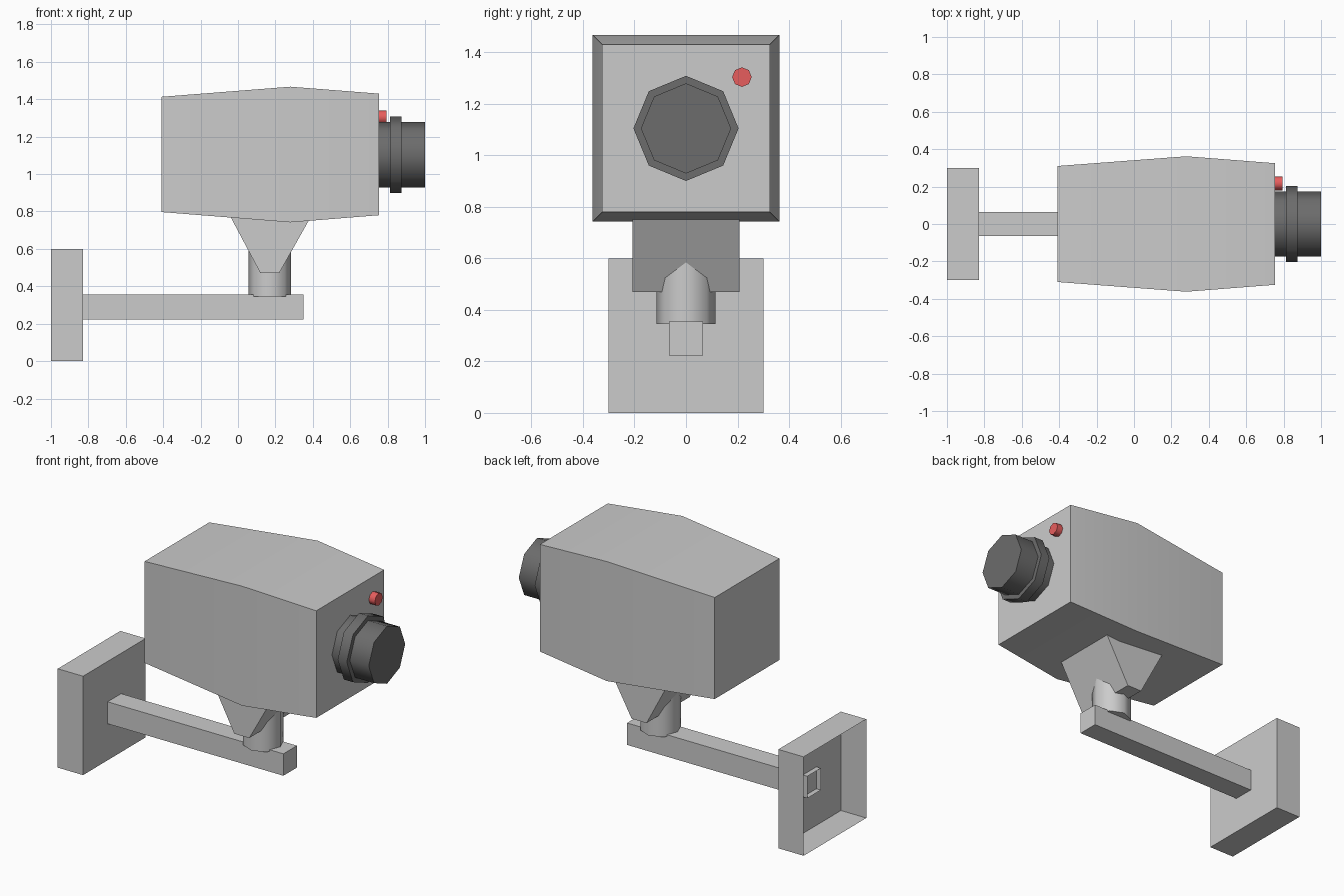
import bpy
import bmesh
from math import radians

if "Cube" in bpy.data.objects:
    bpy.data.objects.remove(bpy.data.objects["Cube"])


def material(name, rgb):
    m = bpy.data.materials.new(name)
    m.diffuse_color = (*rgb, 1)
    m.use_nodes = True
    m.node_tree.nodes["Principled BSDF"].inputs["Base Color"].default_value = m.diffuse_color
    return m


def smooth(ob, degrees):
    bpy.ops.object.select_all(action='DESELECT')
    ob.select_set(True)
    bpy.context.view_layer.objects.active = ob
    bpy.ops.object.shade_smooth_by_angle(angle=radians(degrees))


def loft(name, rings, mat=None, open_start=False):
    """Skin a list of equal-length point rings and cap the ends."""
    bm = bmesh.new()
    vs = [[bm.verts.new(p) for p in ring] for ring in rings]
    n = len(vs[0])
    for a, b in zip(vs, vs[1:]):
        for i in range(n):
            j = (i + 1) % n
            bm.faces.new((a[i], a[j], b[j], b[i]))
    start = bm.faces.new(vs[0][::-1])
    bm.faces.new(vs[-1])
    bmesh.ops.recalc_face_normals(bm, faces=bm.faces[:])
    if open_start:
        bmesh.ops.delete(bm, geom=[start], context='FACES_ONLY')
    me = bpy.data.meshes.new(name)
    bm.to_mesh(me)
    bm.free()
    ob = bpy.data.objects.new(name, me)
    bpy.context.collection.objects.link(ob)
    if mat:
        me.materials.append(mat)
    return ob


def rect_x(x, hy, z0, z1):
    return [(x, -hy, z0), (x, hy, z0), (x, hy, z1), (x, -hy, z1)]


def octagon(name, radius, start, end, axis, centre, mat=None):
    """Eight-sided cylinder along x or z, with corners on the axes."""
    rot = (0, radians(90), 0) if axis == 'x' else (0, 0, 0)
    mid = (start + end) / 2
    loc = (mid, *centre) if axis == 'x' else (*centre, mid)
    bpy.ops.mesh.primitive_cylinder_add(vertices=8, radius=radius, depth=end - start,
                                        location=loc, rotation=rot)
    ob = bpy.context.object
    ob.name = name
    if mat:
        ob.data.materials.append(mat)
    smooth(ob, 50)
    return ob


dark = material("dark_lens", (0.15, 0.15, 0.15))
red = material("red_light", (0.8, 0.11, 0.11))

# Wall plate and arm, both open towards the wall
loft("wall_plate", [rect_x(-1, 0.3, 0, 0.6), rect_x(-0.83, 0.3, 0, 0.6)], open_start=True)
loft("arm", [rect_x(-0.86, 0.065, 0.222, 0.355), rect_x(0.35, 0.065, 0.222, 0.355)],
     open_start=True)

# Swivel post and wedge bracket under the housing
octagon("swivel_post", 0.114, 0.345, 0.6, 'z', (0.17, 0))
wedge = [(0.12, 0.47), (0.22, 0.47), (0.40, 0.79), (-0.05, 0.79)]
loft("wedge_bracket", [[(x, y, z) for x, z in wedge] for y in (-0.207, 0.207)])

# Housing, widest ahead of the middle
housing = loft("housing", [rect_x(-0.41, 0.31, 0.797, 1.413),
                           rect_x(0.28, 0.362, 0.742, 1.467),
                           rect_x(0.753, 0.325, 0.78, 1.43)])
smooth(housing, 30)

# Lens barrel with its ring
octagon("lens_barrel", 0.175, 0.74, 1.0, 'x', (0, 1.104), dark)
octagon("lens_ring", 0.204, 0.812, 0.873, 'x', (0, 1.104), dark)

# Indicator light
octagon("indicator_light", 0.038, 0.74, 0.793, 'x', (0.217, 1.303), red)
